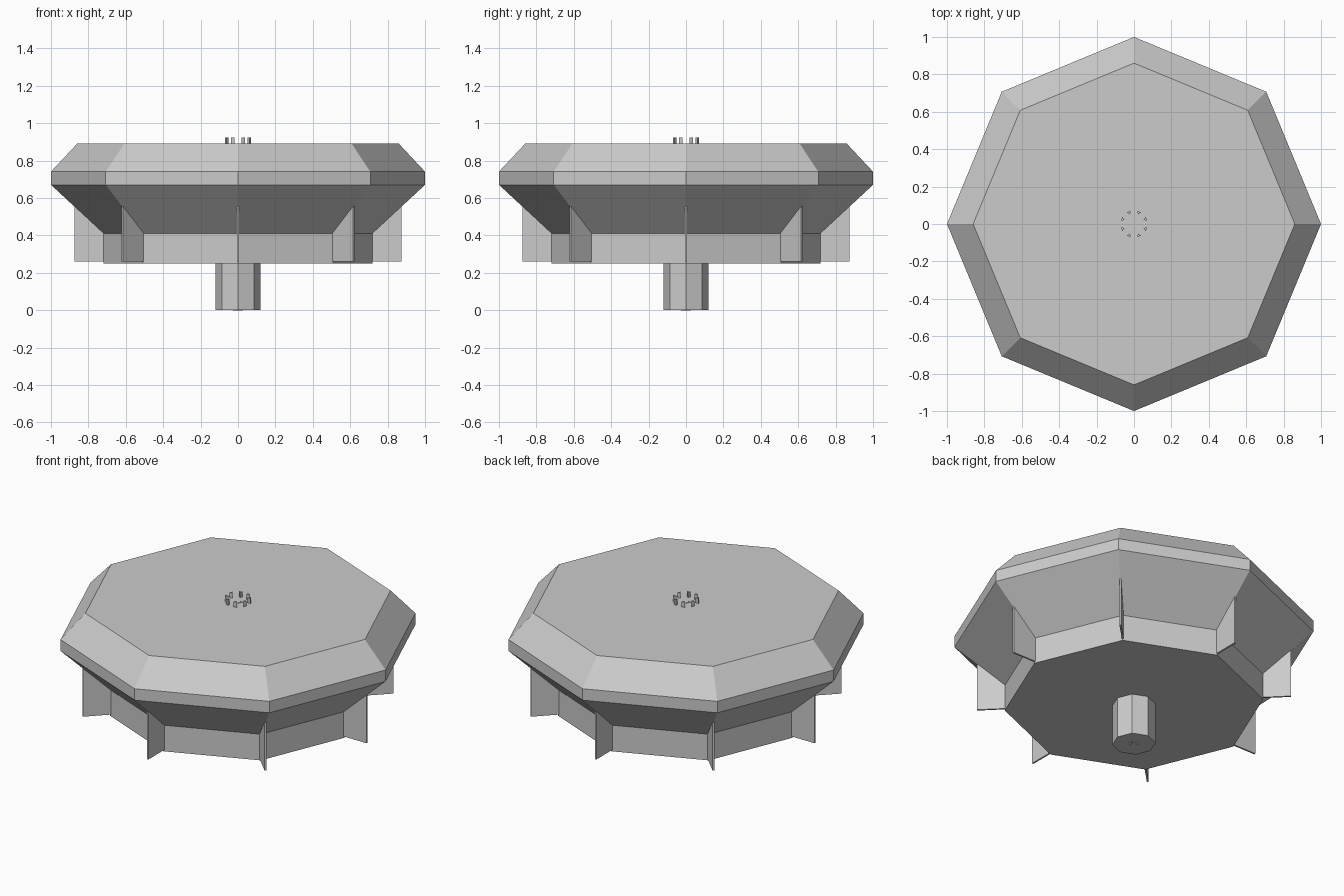
import bpy, bmesh, math
from mathutils import Matrix

if "Cube" in bpy.data.objects:
    bpy.data.objects.remove(bpy.data.objects["Cube"])

grey = bpy.data.materials.new("plain grey")
grey.use_nodes = True
COLOUR = (0.6, 0.6, 0.6, 1)
grey.diffuse_color = COLOUR
grey.node_tree.nodes["Principled BSDF"].inputs["Base Color"].default_value = COLOUR


def finish(name, bm):
    bmesh.ops.recalc_face_normals(bm, faces=bm.faces)
    mesh = bpy.data.meshes.new(name)
    bm.to_mesh(mesh)
    bm.free()
    mesh.materials.append(grey)
    ob = bpy.data.objects.new(name, mesh)
    bpy.context.collection.objects.link(ob)
    return ob


def turned(name, profile, sides=8):
    """Closed faceted solid from (radius, height) rings."""
    bm = bmesh.new()
    rings = []
    for r, z in profile:
        angles = [math.tau * i / sides for i in range(sides)]
        rings.append([bm.verts.new((r * math.cos(a), r * math.sin(a), z)) for a in angles])
    for low, high in zip(rings, rings[1:]):
        for i in range(sides):
            j = (i + 1) % sides
            bm.faces.new((low[i], low[j], high[j], high[i]))
    bm.faces.new(rings[0])
    bm.faces.new(rings[-1])
    return finish(name, bm)


def prism(name, outline, vector, turn):
    """Extrude an outline along a vector, then turn it about the z axis."""
    bm = bmesh.new()
    face = bm.faces.new([bm.verts.new(p) for p in outline])
    new = bmesh.ops.extrude_face_region(bm, geom=[face])["geom"]
    bmesh.ops.translate(bm, verts=[v for v in new if isinstance(v, bmesh.types.BMVert)], vec=vector)
    bm.transform(Matrix.Rotation(turn, 4, "Z"))
    return finish(name, bm)


# Faceted body and stem
turned("body", [(0.72, 0.25), (0.72, 0.41), (1, 0.67), (1, 0.74), (0.86, 0.89)])
turned("stem", [(0.12, 0), (0.12, 0.25)])

# Fins on the corners and small pegs on top
T = 0.005
fin = [(0.71, -T, 0.26), (0.875, -T, 0.26), (0.875, -T, 0.555), (0.71, -T, 0.405)]
peg = [(0.055, 0, 0.88), (0.072, -0.01, 0.88), (0.072, 0.01, 0.88)]
for i in range(8):
    prism(f"fin_{i + 1}", fin, (0, 2 * T, 0), i * math.pi / 4)
    prism(f"peg_{i + 1}", peg, (0, 0, 0.042), (i + 0.5) * math.pi / 4)

# Small star marks at the centre of the top and under the stem
for name, z in (("top_star", 0.889), ("stem_star", -0.001)):
    star = []
    for i in range(16):
        r = 0.028 if i % 2 else 0.012
        a = i * math.pi / 8
        star.append((r * math.cos(a), r * math.sin(a), z))
    prism(name, star, (0, 0, 0.002), 0)
